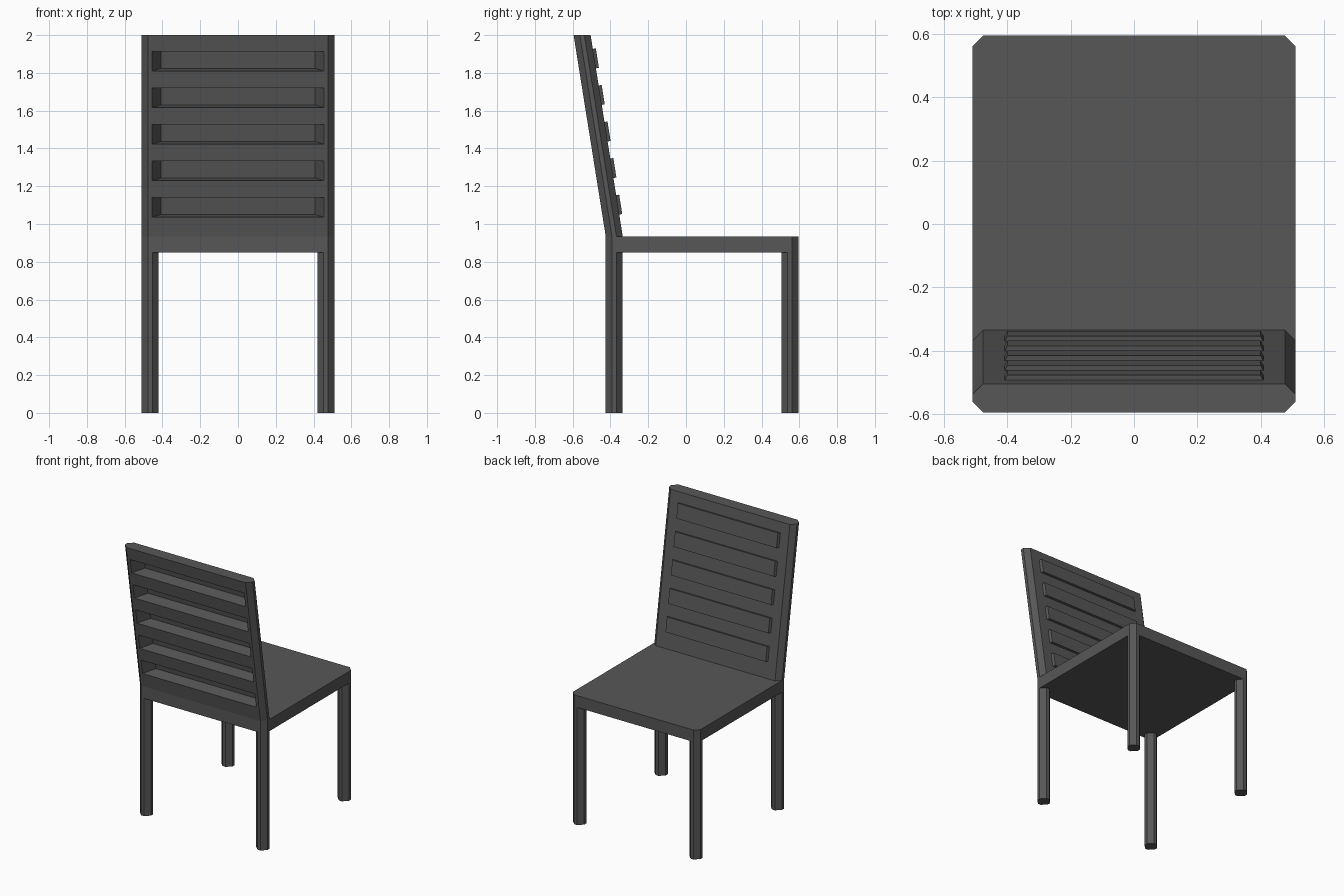
import bpy
import bmesh
from mathutils import Vector

cube = bpy.data.objects.get("Cube")
if cube:
    bpy.data.objects.remove(cube, do_unlink=True)

# Single flat colour
GREY = (0.095, 0.095, 0.095, 1.0)
mat = bpy.data.materials.new("charcoal grey")
mat.use_nodes = True
mat.diffuse_color = GREY
mat.node_tree.nodes["Principled BSDF"].inputs["Base Color"].default_value = GREY

HALF_X, BACK, FAR = 0.51, -0.425, 0.595
THICK, CHAMFER = 0.09, 0.033
SEAT_LOW, SEAT_TOP, TOP = 0.85, 0.935, 2.0
LEAN = -0.17


def chamfered_prism(bm, x0, x1, y0, y1, z0, z1, shift=0.0):
    """Upright prism with cut corners; shift moves the top along y."""
    c = CHAMFER
    outline = [(x0 + c, y0), (x1 - c, y0), (x1, y0 + c), (x1, y1 - c),
               (x1 - c, y1), (x0 + c, y1), (x0, y1 - c), (x0, y0 + c)]
    low = [bm.verts.new((x, y, z0)) for x, y in outline]
    high = [bm.verts.new((x, y + shift, z1)) for x, y in outline]
    sides = []
    for i in range(len(outline)):
        j = (i + 1) % len(outline)
        sides.append(bm.faces.new((low[i], low[j], high[j], high[i])))
    bm.faces.new(low[::-1])
    bm.faces.new(high)
    return sides


def finish(bm, name):
    mesh = bpy.data.meshes.new(name)
    bm.to_mesh(mesh)
    bm.free()
    mesh.materials.append(mat)
    obj = bpy.data.objects.new(name, mesh)
    bpy.context.collection.objects.link(obj)
    return obj


# Seat slab
bm = bmesh.new()
chamfered_prism(bm, -HALF_X, HALF_X, BACK, FAR, SEAT_LOW, SEAT_TOP)
finish(bm, "seat")

# Four legs
for side, x in (("right", -HALF_X), ("left", HALF_X - THICK)):
    for end, y in (("backrest", BACK), ("open_end", FAR - THICK)):
        bm = bmesh.new()
        chamfered_prism(bm, x, x + THICK, y, y + THICK, 0, SEAT_LOW)
        finish(bm, f"{side}_{end}_leg")

# Leaning backrest
bm = bmesh.new()
outer = chamfered_prism(bm, -HALF_X, HALF_X, BACK, BACK + THICK,
                        SEAT_TOP, TOP, LEAN)[0]
outer.normal_update()
inward = -outer.normal.copy()

# Cut the outer face into a grid that frames five slots
SLOT_X, SLOT_H = 0.455, 0.103
slots = [1.036 + 0.1935 * i for i in range(5)]
cuts = [((s * SLOT_X, 0, 0), (1, 0, 0)) for s in (-1, 1)]
for z in slots:
    cuts += [((0, 0, z), (0, 0, 1)), ((0, 0, z + SLOT_H), (0, 0, 1))]
region = [outer]
for point, normal in cuts:
    geom = region + list({e for f in region for e in f.edges})
    geom += list({v for f in region for v in f.verts})
    result = bmesh.ops.bisect_plane(bm, geom=geom, plane_co=point, plane_no=normal)
    region = [g for g in result["geom"] if isinstance(g, bmesh.types.BMFace)]

# Push each slot through the panel so it stands proud as a tapered slat
for z in slots:
    for face in region:
        mid = face.calc_center_median()
        if abs(mid.x) < 0.1 and z < mid.z < z + SLOT_H:
            tip = bmesh.ops.extrude_discrete_faces(bm, faces=[face])["faces"][0]
            for v in tip.verts:
                v.co += inward * 0.105
                v.co.x *= 0.4 / SLOT_X
            region.remove(face)
            break
finish(bm, "backrest")
